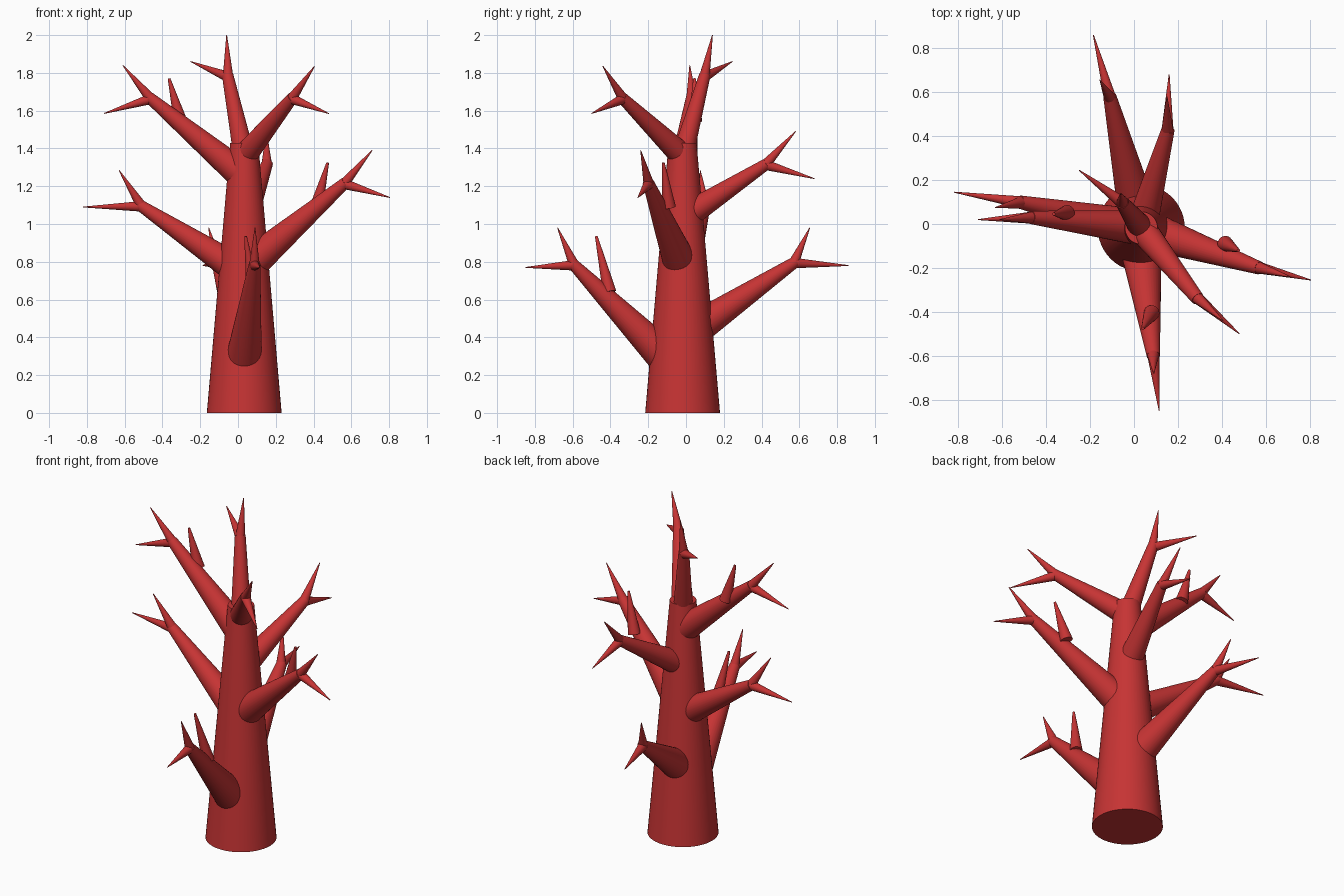
import bpy, math
from mathutils import Vector

mat = bpy.data.materials.new("red_bark")
mat.diffuse_color = (0.57, 0.034, 0.034, 1)


def limb(name, a, b, r1, r2, sides=32):
    """Tapered round limb from point a to point b."""
    a, b = Vector(a), Vector(b)
    d = b - a
    bpy.ops.mesh.primitive_cone_add(vertices=sides, radius1=r1, radius2=r2,
                                    depth=d.length, location=(a + b) / 2,
                                    rotation=d.to_track_quat('Z', 'Y').to_euler())
    ob = bpy.context.object
    ob.name = name
    ob.data.materials.append(mat)
    bpy.ops.object.shade_smooth_by_angle(angle=math.radians(35))


# Trunk
CX, CY = 0.033, -0.018
limb("trunk", (CX, CY, 0), (CX, CY, 1.43), 0.198, 0.074, 48)

# Branches: name, start height, start radius, tip, end points of the two tip twigs
branches = [
    ("front_branch", 0.20, 0.107, (0.088, -0.60, 0.79),
     (0.09, -0.68, 0.98), (0.115, -0.85, 0.77)),
    ("back_branch", 0.40, 0.098, (-0.11, 0.58, 0.80),
     (-0.155, 0.655, 0.98), (-0.185, 0.86, 0.78)),
    ("left_branch", 0.735, 0.086, (-0.52, 0.10, 1.10),
     (-0.63, 0.075, 1.285), (-0.82, 0.145, 1.09)),
    ("right_branch", 0.76, 0.094, (0.57, -0.20, 1.22),
     (0.71, -0.24, 1.39), (0.805, -0.255, 1.14)),
    ("upper_back_branch", 1.03, 0.073, (0.155, 0.43, 1.32),
     (0.15, 0.58, 1.49), (0.16, 0.68, 1.24)),
    ("upper_left_branch", 1.25, 0.081, (-0.47, 0.03, 1.67),
     (-0.61, 0.02, 1.84), (-0.71, 0.02, 1.585)),
    ("upper_right_branch", 1.36, 0.066, (0.29, -0.34, 1.67),
     (0.405, -0.44, 1.835), (0.48, -0.50, 1.585)),
    ("top_branch", 1.36, 0.057, (-0.055, 0.10, 1.79),
     (-0.06, 0.14, 2.00), (-0.25, 0.245, 1.86)),
]
for name, z, r, tip, t1, t2 in branches:
    start = Vector((CX - 0.012 if name == "front_branch" else CX, CY, z))
    limb(name, start, tip, r, 0.03)
    root = Vector(tip) + (start - Vector(tip)).normalized() * 0.012
    for i, end in enumerate((t1, t2)):
        limb(f"{name}_twig_{i + 1}", root, end, 0.028, 0.002, 24)

# Side twigs on three branches
for name, a, b in [
    ("front_side_twig", (0.08, -0.405, 0.64), (0.04, -0.475, 0.935)),
    ("right_side_twig", (0.415, -0.09, 1.09), (0.475, -0.12, 1.325)),
    ("upper_left_side_twig", (-0.305, 0.05, 1.545), (-0.365, 0.045, 1.77)),
]:
    limb(name, a, b, 0.036, 0.007, 24)
